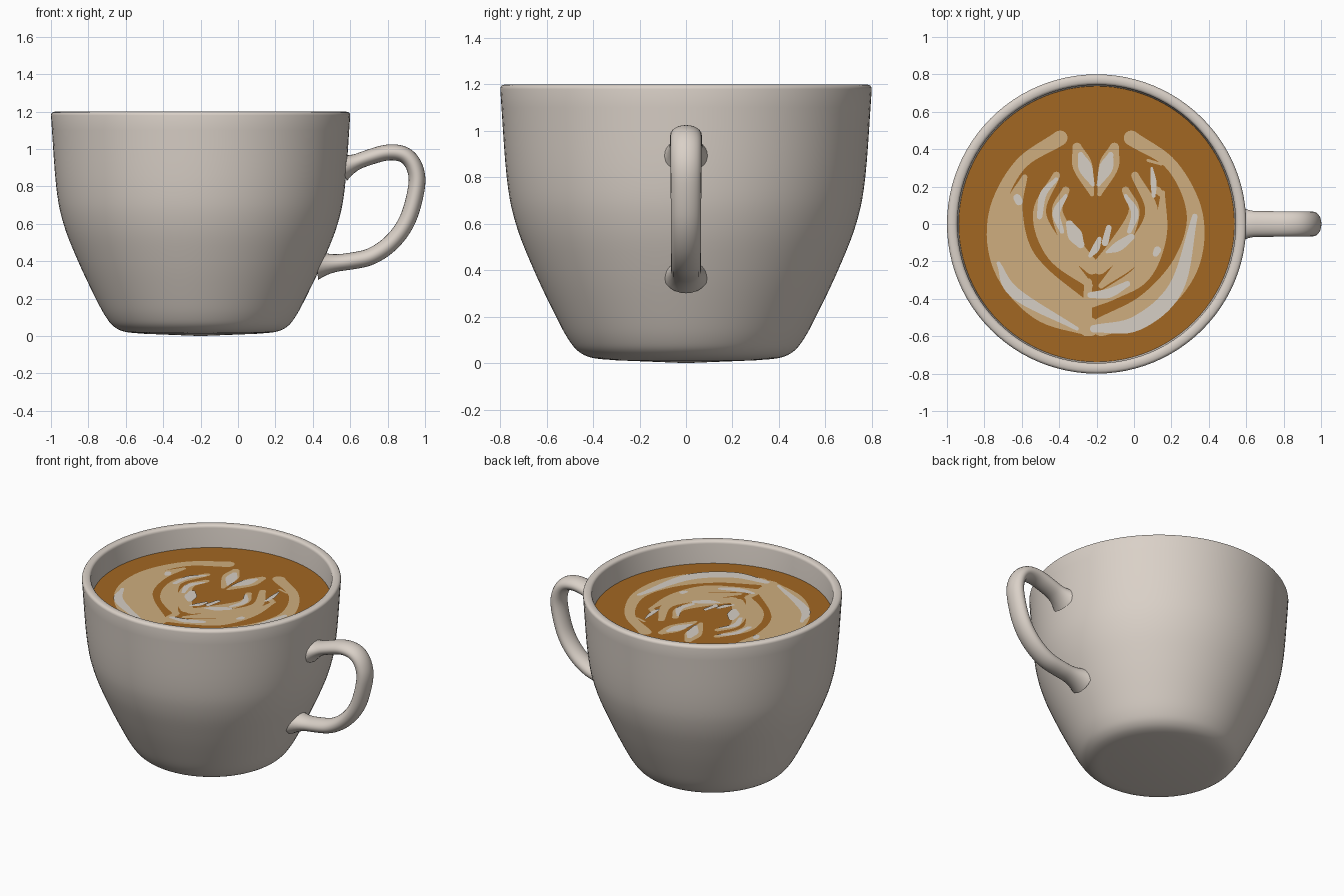
import bpy, bmesh, math
from mathutils import Vector

if "Cube" in bpy.data.objects:
    bpy.data.objects.remove(bpy.data.objects["Cube"])

CX = -0.2          # cup axis
LEVEL = 1.05       # coffee surface height


def material(name, rgb):
    m = bpy.data.materials.new(name)
    m.diffuse_color = (*rgb, 1)
    m.use_nodes = True
    m.node_tree.nodes["Principled BSDF"].inputs["Base Color"].default_value = m.diffuse_color
    return m


CERAMIC = material("ceramic", (0.70, 0.635, 0.575))
COFFEE = material("coffee brown", (0.36, 0.135, 0.016))
TAN = material("milk tan", (0.62, 0.42, 0.21))
CREAM = material("milk cream", (0.67, 0.62, 0.56))


def finish(name, bm, mat, smooth=True):
    me = bpy.data.meshes.new(name)
    bm.to_mesh(me)
    bm.free()
    me.materials.append(mat)
    ob = bpy.data.objects.new(name, me)
    bpy.context.collection.objects.link(ob)
    for p in me.polygons:
        p.use_smooth = smooth
    return ob


def spline(pts, n=8):
    """Catmull-Rom through points of any dimension."""
    pts = [Vector(p) for p in pts]
    ext = [2 * pts[0] - pts[1]] + pts + [2 * pts[-1] - pts[-2]]
    out = []
    for i in range(1, len(ext) - 2):
        a, b, c, d = ext[i - 1:i + 3]
        for k in range(n):
            t = k / n
            out.append(0.5 * (2 * b + (c - a) * t + (2 * a - 5 * b + 4 * c - d) * t * t
                              + (3 * b - a - 3 * c + d) * t ** 3))
    return out + [pts[-1]]


def lathe(name, profile, mat, seg=96):
    bm = bmesh.new()
    rings = []
    for r, z in profile:
        if r < 1e-4:
            rings.append([bm.verts.new((CX, 0, z))] * seg)
        else:
            rings.append([bm.verts.new((CX + r * math.cos(2 * math.pi * i / seg),
                                        r * math.sin(2 * math.pi * i / seg), z)) for i in range(seg)])
    for a, b in zip(rings, rings[1:]):
        for i in range(seg):
            j = (i + 1) % seg
            bm.faces.new(list(dict.fromkeys((a[i], a[j], b[j], b[i]))))
    bmesh.ops.recalc_face_normals(bm, faces=bm.faces)
    return finish(name, bm, mat)


# Cup: outer wall, rounded rim, inner wall and floor
outer = spline([(0.30, 0.012), (0.40, 0.022), (0.46, 0.048), (0.505, 0.10), (0.56, 0.20),
                (0.655, 0.40), (0.733, 0.60), (0.772, 0.80), (0.80, 1.18)], 5)
rim = [(0.772 + math.copysign(abs(math.cos(a)) ** 0.7, math.cos(a)) * 0.028, 1.18 + 0.02 * math.sin(a))
       for a in [math.pi * k / 8 for k in range(1, 9)]]
inner = [(0.736, 1.03), (0.68, 0.6), (0.5, 0.2), (0, 0.08)]
lathe("cup", [(0, 0.0)] + [tuple(p) for p in outer] + rim + inner, CERAMIC)

# Coffee surface
lathe("coffee", [(0, LEVEL), (0.738, LEVEL)], COFFEE)

# Handle: elliptical section swept along a path, flared where it meets the cup
path = spline([(0.555, 0.90), (0.70, 0.955), (0.81, 0.982), (0.895, 0.965), (0.945, 0.90), (0.955, 0.80),
               (0.91, 0.63), (0.83, 0.51), (0.72, 0.43), (0.60, 0.40), (0.42, 0.38)])
bm = bmesh.new()
rings = []
last = len(path) - 1
for i, p in enumerate(path):
    d = path[min(i + 1, last)] - path[max(i - 1, 0)]
    nx, nz = Vector((-d[1], d[0])).normalized()
    gap = min((p - path[0]).length, (p - path[last]).length * 0.8)
    flare = 0.035 * max(0, 1 - gap / 0.11) ** 2
    ring = []
    for k in range(24):
        a = 2 * math.pi * k / 24
        u = (0.041 + 0.004 * min(1, 2 * i / last) + flare) * math.cos(a)
        v = (0.069 - 0.006 * i / last + flare) * math.sin(a)
        ring.append(bm.verts.new((p[0] + nx * u, v, p[1] + nz * u)))
    rings.append(ring)
for a, b in zip(rings, rings[1:]):
    for k in range(24):
        bm.faces.new((a[k], a[(k + 1) % 24], b[(k + 1) % 24], b[k]))
bmesh.ops.recalc_face_normals(bm, faces=bm.faces)
finish("handle", bm, CERAMIC)


# Milk art: flat tapered strokes; points are (distance from art axis, y, half width)
def stroke(name, pts, z, mat, sides=(-1, 1)):
    bm = bmesh.new()
    for side in sides:
        q = [Vector((-0.205 + side * p[0], p[1], max(p[2], 0.003))) for p in spline(pts)]
        for c in (q[0], q[-1]):       # round ends
            bm.faces.new([bm.verts.new((c.x + c.z * math.cos(k * math.pi / 8),
                                        c.y + c.z * math.sin(k * math.pi / 8), z)) for k in range(16)])
        prev = None
        for i, p in enumerate(q):
            d = q[min(i + 1, len(q) - 1)] - q[max(i - 1, 0)]
            n = Vector((-d.y, d.x)).normalized() * p.z
            cur = [bm.verts.new((p.x + n.x, p.y + n.y, z)), bm.verts.new((p.x - n.x, p.y - n.y, z))]
            if prev:
                bm.faces.new((prev[0], prev[1], cur[1], cur[0]))
            prev = cur
    for f in bm.faces:
        f.normal_update()
        if f.normal.z < 0:
            f.normal_flip()
    finish(name, bm, mat, False)


L, R = (-1,), (1,)
Z1, Z2 = LEVEL + 0.002, LEVEL + 0.004
# tan layer
stroke("milk_outer_band", [(.19, .46, .04), (.41, .31, .032), (.53, .05, .043), (.48, -.22, .07),
                           (.29, -.44, .075), (.03, -.55, .05)], Z1, TAN)
stroke("milk_left_band", [(.38, .25, .015), (.44, .08, .05), (.42, -.13, .07), (.32, -.29, .08),
                          (.06, -.45, .04)], Z1, TAN, L)
stroke("milk_right_band", [(.36, .17, .01), (.34, -.06, .04), (.25, -.26, .05), (.10, -.36, .04),
                           (-.03, -.42, .03)], Z1, TAN, R)
stroke("milk_leaf", [(.21, .26, .02), (.30, .06, .035), (.21, -.15, .055), (.03, -.33, .015)], Z1, TAN)
stroke("milk_inner_leaf", [(.16, .18, .02), (.205, .06, .03), (.12, -.12, .05), (.02, -.23, .04)], Z1, TAN)
stroke("milk_heart", [(.10, .41, .025), (.07, .31, .052), (.02, .16, .012)], Z1, TAN)
stroke("milk_stem", [(.04, -.31, .02), (.05, -.57, .03)], Z1, TAN, L)
stroke("milk_fleck", [(.28, .34, .008), (.35, .32, .007)], Z1, TAN, R)
stroke("milk_spot", [(.33, .18, .02), (.35, .16, .015)], Z1, TAN, R)
# cream layer
stroke("cream_left_band", [(.52, -.21, .01), (.43, -.37, .03), (.10, -.56, .01)], Z2, CREAM, L)
stroke("cream_right_band", [(-.01, -.56, .02), (.22, -.53, .04), (.43, -.34, .04), (.53, .04, .015)],
       Z2, CREAM, R)
stroke("cream_base", [(-.03, -.38, .015), (.07, -.37, .025), (.17, -.32, .015)], Z2, CREAM, R)
stroke("cream_leaf_left", [(.21, .24, .01), (.28, .16, .018), (.30, .04, .015)], Z2, CREAM, L)
stroke("cream_leaf_right", [(.30, .30, .006), (.31, .22, .016), (.31, .15, .01)], Z2, CREAM, R)
stroke("cream_inner_leaf", [(.16, .15, .01), (.21, .06, .02), (.18, -.04, .012)], Z2, CREAM)
stroke("cream_heart", [(.08, .37, .015), (.055, .30, .036), (.015, .21, .01)], Z2, CREAM)
stroke("cream_drop_left", [(.14, 0, .02), (.11, -.06, .038), (.08, -.11, .02)], Z2, CREAM, L)
stroke("cream_drop_mid", [(.02, -.08, .012), (0, -.13, .02), (-.03, -.17, .01)], Z2, CREAM, R)
stroke("cream_drop_right", [(.19, -.07, .018), (.12, -.12, .026), (.06, -.15, .007)], Z2, CREAM, R)
stroke("cream_drop_top", [(.07, -.02, .015), (.05, -.10, .018)], Z2, CREAM, R)
stroke("cream_spots", [(.42, .14, .02), (.41, .12, .02)], Z2, CREAM, L)
stroke("cream_specks", [(.33, -.14, .02), (.32, -.16, .015)], Z2, CREAM, R)
